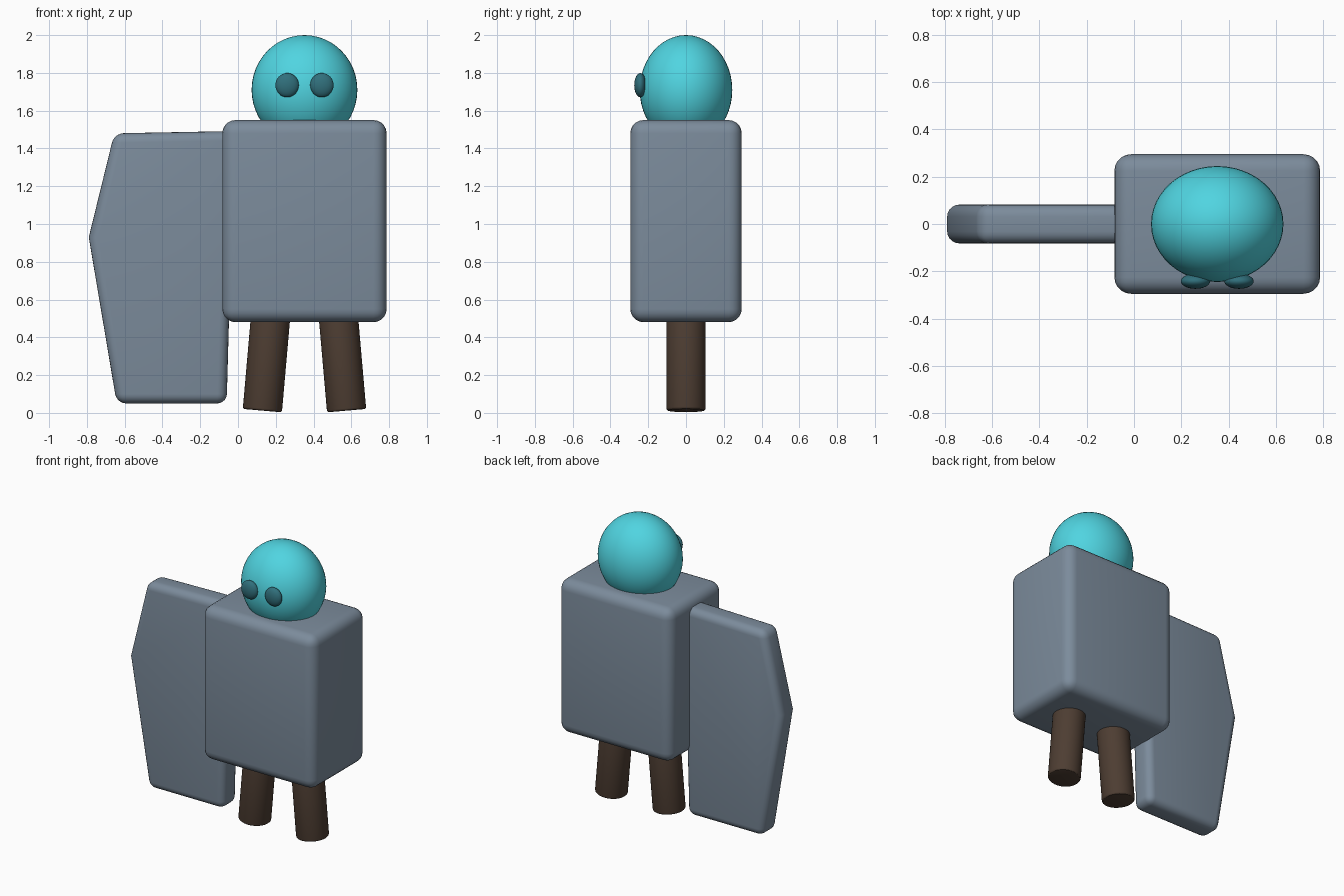
import bpy, bmesh
from math import radians, sin, cos

if "Cube" in bpy.data.objects:
    bpy.data.objects.remove(bpy.data.objects["Cube"])


def material(name, rgb):
    m = bpy.data.materials.new(name)
    m.diffuse_color = (*rgb, 1)
    m.use_nodes = True
    m.node_tree.nodes["Principled BSDF"].inputs["Base Color"].default_value = m.diffuse_color
    return m


slate = material("slate", (0.20, 0.26, 0.33))
cyan = material("cyan", (0.08, 0.66, 0.75))
teal = material("dark_teal", (0.03, 0.16, 0.20))
brown = material("brown", (0.075, 0.047, 0.032))


def finish(ob, name, mat, bevel=0, segments=5):
    ob.name = name
    ob.data.materials.append(mat)
    bpy.ops.object.select_all(action='DESELECT')
    ob.select_set(True)
    bpy.context.view_layer.objects.active = ob
    if bevel:
        bpy.ops.object.transform_apply(location=False, rotation=False, scale=True)
        b = ob.modifiers.new("Bevel", 'BEVEL')
        b.width = bevel
        b.segments = segments
        b.limit_method = 'ANGLE'
        b.angle_limit = radians(30)
        bpy.ops.object.modifier_apply(modifier="Bevel")
    bpy.ops.object.shade_smooth_by_angle(angle=radians(30))
    return ob


def ellipsoid(name, loc, radii, mat, seg=48):
    bpy.ops.mesh.primitive_uv_sphere_add(segments=seg, ring_count=seg // 2, location=loc)
    ob = bpy.context.object
    ob.scale = radii
    return finish(ob, name, mat)


MID = 0.352  # centre line of the figure

# Boxy torso
bpy.ops.mesh.primitive_cube_add(size=1, location=(MID, 0, 1.015))
bpy.context.object.scale = (0.87, 0.59, 1.07)
finish(bpy.context.object, "torso", slate, 0.07)

# Head sunk into the torso
ellipsoid("head", (MID, 0, 1.71), (0.28, 0.245, 0.29), cyan)

# Eyes and splayed legs, mirrored about the centre line
for side, label in ((-1, "left"), (1, "right")):
    ellipsoid("eye_" + label, (MID + side * 0.092, -0.242, 1.735),
              (0.062, 0.032, 0.064), teal, 32)
    tilt, length = radians(5), 0.6
    bpy.ops.mesh.primitive_cylinder_add(
        vertices=40, radius=0.104, depth=length,
        location=(MID + side * (0.223 - sin(tilt) * length / 2), 0,
                  0.012 + cos(tilt) * length / 2),
        rotation=(0, -side * tilt, 0))
    finish(bpy.context.object, "leg_" + label, brown, 0.012, 3)

# Flat side slab with a pointed outer edge
profile = [(-0.06, 0.05), (-0.02, 1.492), (-0.655, 1.48), (-0.79, 0.93), (-0.642, 0.05)]
bm = bmesh.new()
face = bm.faces.new([bm.verts.new((x, -0.082, z)) for x, z in profile])
ext = bmesh.ops.extrude_face_region(bm, geom=[face])
bmesh.ops.translate(bm, vec=(0, 0.164, 0),
                    verts=[v for v in ext["geom"] if isinstance(v, bmesh.types.BMVert)])
bmesh.ops.recalc_face_normals(bm, faces=bm.faces)
mesh = bpy.data.meshes.new("side_slab")
bm.to_mesh(mesh)
bm.free()
slab = bpy.data.objects.new("side_slab", mesh)
bpy.context.collection.objects.link(slab)
finish(slab, "side_slab", slate, 0.05)
